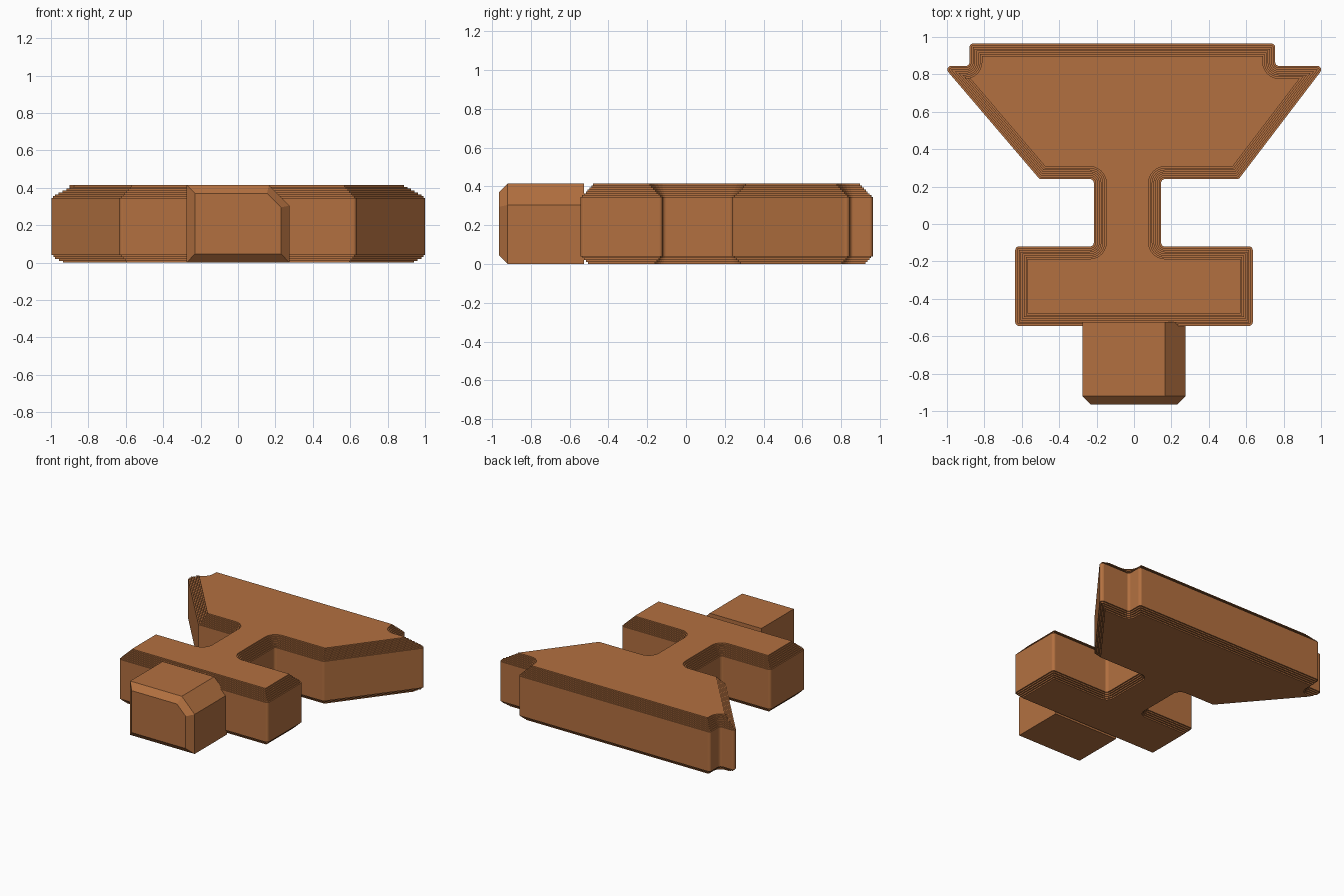
import bpy, bmesh, math
from mathutils import Vector

if "Cube" in bpy.data.objects:
    bpy.data.objects.remove(bpy.data.objects["Cube"])

wood = bpy.data.materials.new("warm_brown")
wood.diffuse_color = (0.45, 0.163, 0.051, 1)
wood.use_nodes = True
wood.node_tree.nodes["Principled BSDF"].inputs["Base Color"].default_value = wood.diffuse_color


def loft(name, rings):
    """Skin a stack of matching point loops and cap both ends."""
    bm = bmesh.new()
    loops = [[bm.verts.new(p) for p in ring] for ring in rings]
    n = len(loops[0])
    for a, b in zip(loops, loops[1:]):
        for i in range(n):
            j = (i + 1) % n
            bm.faces.new((a[i], a[j], b[j], b[i]))
    bm.faces.new(loops[0][::-1])
    bm.faces.new(loops[-1])
    bmesh.ops.remove_doubles(bm, verts=bm.verts, dist=1e-5)
    bmesh.ops.recalc_face_normals(bm, faces=bm.faces)
    me = bpy.data.meshes.new(name)
    bm.to_mesh(me)
    bm.free()
    me.materials.append(wood)
    ob = bpy.data.objects.new(name, me)
    bpy.context.collection.objects.link(ob)
    return ob


def inset_outline(pts, d, radius=0.02, segs=6):
    """Inset a counter-clockwise outline by d; inner corners grow rounder."""
    out = []
    for i, p in enumerate(pts):
        p = Vector(p)
        u = (p - Vector(pts[i - 1])).normalized()
        v = (Vector(pts[(i + 1) % len(pts)]) - p).normalized()
        n1, n2 = Vector((-u.y, u.x)), Vector((-v.y, v.x))
        mitre = (n1 + n2) / (1 + n1.dot(n2))
        turn = math.atan2(u.x * v.y - u.y * v.x, u.dot(v))
        s = 1 if turn > 0 else -1
        r = max(radius - s * d, 0)
        centre = p + mitre * (d + s * r)
        a0 = math.atan2(n1.y, n1.x)
        for k in range(segs + 1):
            a = a0 + turn * k / segs
            out.append(centre - s * r * Vector((math.cos(a), math.sin(a))))
    return out


# Body: crossbar, offset neck and flared head, with terraced edges
outline = [(-0.635, -0.545), (0.635, -0.545), (0.635, -0.12), (0.145, -0.12),
           (0.145, 0.24), (0.56, 0.24), (1.021, 0.845), (0.755, 0.845),
           (0.755, 0.965), (-0.88, 0.965), (-0.88, 0.845), (-1.021, 0.845),
           (-0.505, 0.24), (-0.215, 0.24), (-0.215, -0.12), (-0.635, -0.12)]
layers = []
for k in range(4):                       # bottom terraces
    d = 0.01 * (4 - k)
    layers += [(0.01 * k, d), (0.01 * (k + 1), d)]
layers += [(0.04, 0), (0.345, 0)]        # straight wall
for k in range(7):                       # top terraces
    d = 0.0095 * (k + 1)
    layers += [(0.345 + 0.01 * k, d), (0.355 + 0.01 * k, d)]
loft("body", [[(p.x, p.y, z) for p in inset_outline(outline, d)]
              for z, d in layers])

# Plug: block with one cut upper corner and a bevelled front
section = [(-0.275, 0), (0.275, 0), (0.275, 0.305), (0.165, 0.415), (-0.275, 0.415)]
nose = [(-0.23, 0.047), (0.23, 0.047), (0.23, 0.295), (0.155, 0.37), (-0.23, 0.37)]
loft("plug", [[(x, -0.965, z) for x, z in nose],
              [(x, -0.92, z) for x, z in section],
              [(x, -0.525, z) for x, z in section]])
